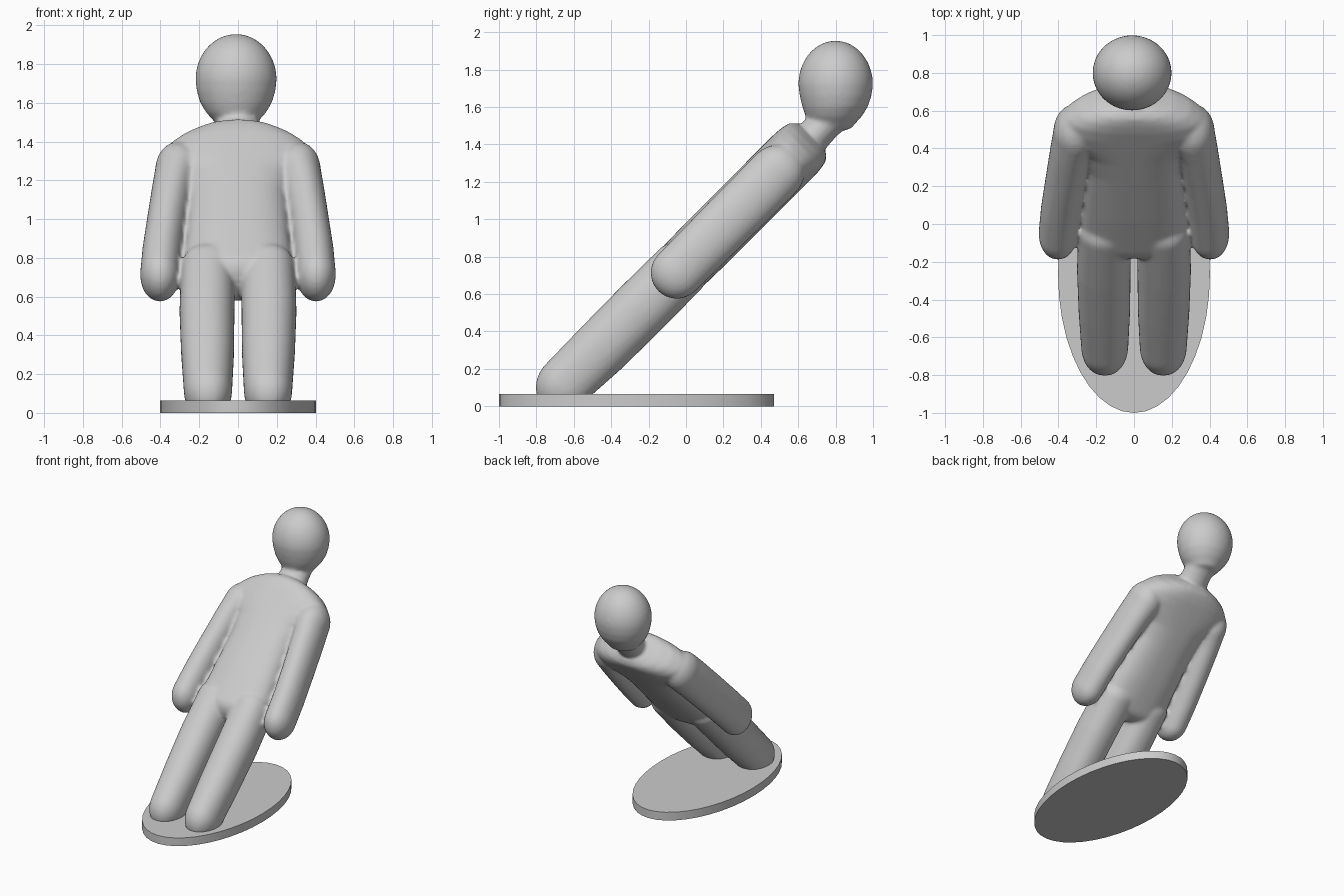
import bpy, bmesh
from math import sin, cos, pi, sqrt

cube = bpy.data.objects.get("Cube")
if cube:
    bpy.data.objects.remove(cube, do_unlink=True)

grey = bpy.data.materials.new("light grey")
grey.use_nodes = True
colour = (0.6, 0.6, 0.6, 1)
grey.diffuse_color = colour
grey.node_tree.nodes["Principled BSDF"].inputs["Base Color"].default_value = colour

MID = 0.54          # offset of the leaning axis from the origin
FLOOR = 0.03        # feet end flat inside the base
SEGMENTS = 40


def leaning(x, across, along):
    """Frame of the figure, tilted back by 45 degrees."""
    v = MID + across
    return x, (along - v) / sqrt(2), max(FLOOR, (along + v) / sqrt(2))


def upright(x, y, z):
    return x, y, z


def rounded(sections, start=0, end=0):
    """Add domed ends to sections of (height, cx, cy, rx, ry)."""
    def dome(section, height):
        h, cx, cy, rx, ry = section
        angles = [i * pi / 18 for i in range(1, 9)] + [pi * 0.49]
        return [(h + height * sin(a), cx, cy, rx * cos(a), ry * cos(a)) for a in angles]
    first = dome(sections[0], -start)[::-1] if start else []
    last = dome(sections[-1], end) if end else []
    return first + sections + last


def loft(bm, sections, frame, power=2):
    """Skin a stack of superellipse sections."""
    def curve(c):
        return (1 if c >= 0 else -1) * abs(c) ** (2 / power)
    rings = []
    for h, cx, cy, rx, ry in sections:
        ring = []
        for i in range(SEGMENTS):
            a = 2 * pi * i / SEGMENTS
            ring.append(bm.verts.new(frame(cx + rx * curve(cos(a)), cy + ry * curve(sin(a)), h)))
        rings.append(ring)
    for low, high in zip(rings, rings[1:]):
        for i in range(SEGMENTS):
            j = (i + 1) % SEGMENTS
            bm.faces.new((low[i], low[j], high[j], high[i]))
    bm.faces.new(rings[0][::-1])
    bm.faces.new(rings[-1])


def finish(bm, name):
    bmesh.ops.recalc_face_normals(bm, faces=bm.faces)
    mesh = bpy.data.meshes.new(name)
    bm.to_mesh(mesh)
    bm.free()
    mesh.materials.append(grey)
    obj = bpy.data.objects.new(name, mesh)
    bpy.context.collection.objects.link(obj)
    return obj


figure = bmesh.new()

# Torso and shoulders: (along, half width, half thickness)
torso = [(0.47, 0.285, 0.15), (0.7, 0.27, 0.155), (1.0, 0.255, 0.155),
         (1.13, 0.28, 0.155), (1.22, 0.36, 0.155), (1.3, 0.395, 0.155),
         (1.37, 0.36, 0.155), (1.42, 0.3, 0.15), (1.46, 0.22, 0.14),
         (1.49, 0.13, 0.11)]
loft(figure, rounded([(s, 0, 0, w, t) for s, w, t in torso], start=0.12), leaning, 2.5)

# Legs and arms, mirrored
leg = [(-0.37, 0.155, 0.125, 0.15), (-0.1, 0.157, 0.137, 0.155),
       (0.2, 0.16, 0.142, 0.158), (0.5, 0.155, 0.14, 0.155)]
arm = [(0.47, 0.403, 0.102, 0.14), (0.65, 0.39, 0.103, 0.142),
       (0.85, 0.368, 0.103, 0.145), (1.1, 0.335, 0.108, 0.147),
       (1.22, 0.31, 0.118, 0.148)]
for side in (-1, 1):
    loft(figure, rounded([(s, side * x, 0, w, t) for s, x, w, t in leg], 0.17, 0.12), leaning, 2.2)
    loft(figure, rounded([(s, side * x, 0, w, t) for s, x, w, t in arm], 0.14, 0.16), leaning, 2.1)

# Neck
loft(figure, [(1.42, 0, 0, 0.14, 0.11), (1.49, 0, 0, 0.115, 0.095),
              (1.56, 0, 0, 0.11, 0.09), (1.66, 0, 0, 0.11, 0.09)], leaning)

# Egg-shaped head
head = [(1.5, 0.785, 0.11, 0.11), (1.55, 0.79, 0.155, 0.15), (1.6, 0.797, 0.185, 0.175),
        (1.66, 0.8, 0.203, 0.192), (1.72, 0.8, 0.21, 0.2)]
loft(figure, rounded([(z, -0.01, y, w, t) for z, y, w, t in head], 0.03, 0.235), upright)

# Blend all parts into one soft skin
body = finish(figure, "leaning_figure")
remesh = body.modifiers.new("blend", 'REMESH')
remesh.mode = 'VOXEL'
remesh.voxel_size = 0.012
remesh.use_smooth_shade = True
smooth = body.modifiers.new("soften", 'SMOOTH')
smooth.factor = 0.5
smooth.iterations = 10

# Oval base plate
plate = bmesh.new()
loft(plate, [(0, 0, -0.265, 0.402, 0.735), (0.065, 0, -0.265, 0.402, 0.735)], upright)
base = finish(plate, "oval_base")
bpy.context.view_layer.objects.active = base
base.select_set(True)
bpy.ops.object.shade_smooth_by_angle()
